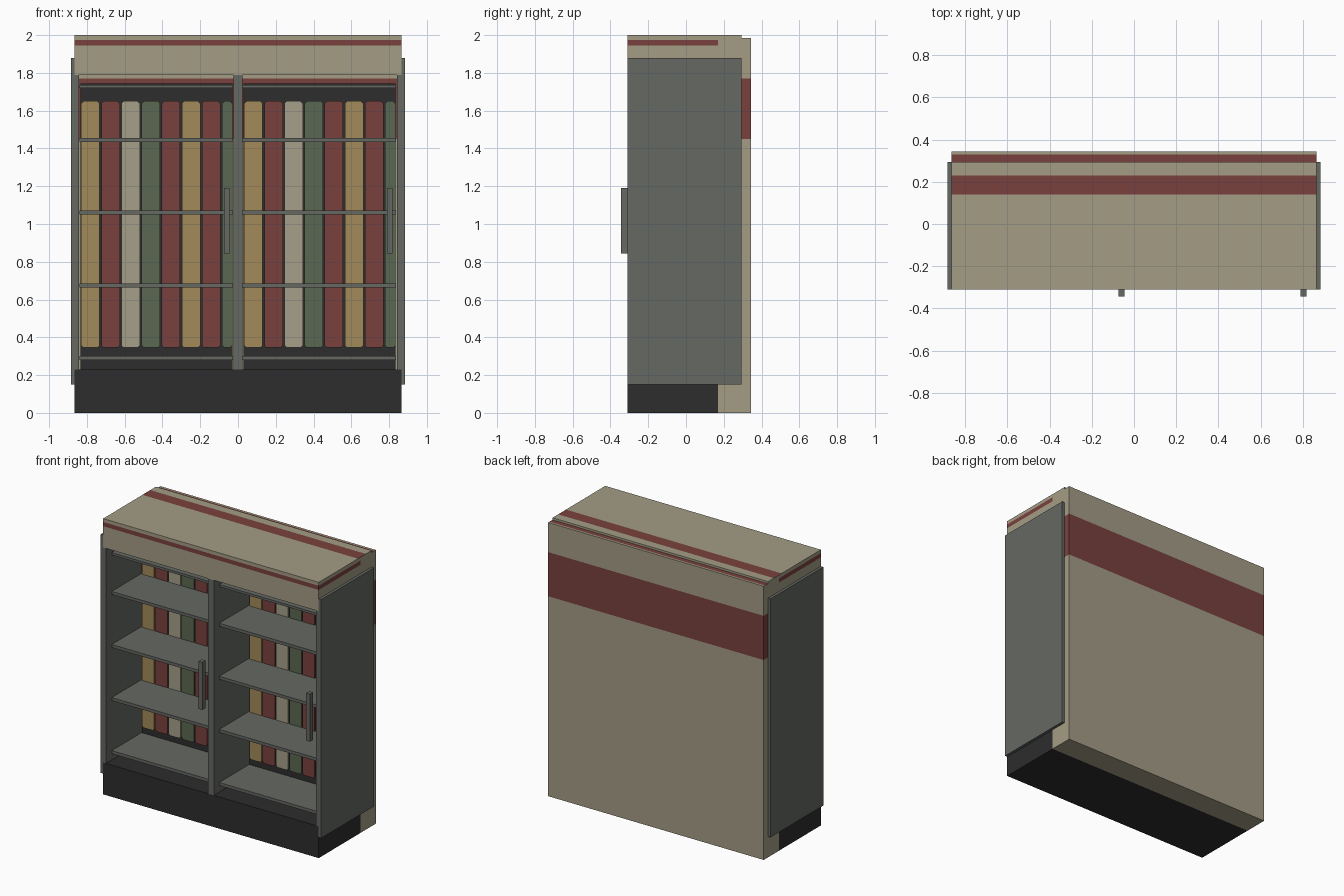
import bpy, bmesh
from mathutils import Vector

cube = bpy.data.objects.get("Cube")
if cube:
    bpy.data.objects.remove(cube, do_unlink=True)


def material(name, rgb):
    m = bpy.data.materials.new(name)
    m.use_nodes = True
    m.diffuse_color = (*rgb, 1)
    m.node_tree.nodes["Principled BSDF"].inputs["Base Color"].default_value = (*rgb, 1)
    return m


beige = material("beige", (.37, .335, .235))
red = material("dark_red", (.19, .053, .047))
grey = material("grey_metal", (.132, .14, .126))
dark = material("near_black", (.026, .026, .026))
ochre = material("ochre", (.365, .255, .1))
green = material("muted_green", (.1, .138, .082))
cream = material("cream", (.38, .345, .25))


def finish(name, bm, mats):
    mesh = bpy.data.meshes.new(name)
    bm.to_mesh(mesh)
    bm.free()
    for m in mats:
        mesh.materials.append(m)
    ob = bpy.data.objects.new(name, mesh)
    bpy.context.collection.objects.link(ob)
    return ob


def box(name, x, y, z, mat, cuts=(), rule=None):
    """Box from ranges; cuts are (axis, position), rule picks red faces."""
    bm = bmesh.new()
    bmesh.ops.create_cube(bm, size=1)
    for v in bm.verts:
        v.co = Vector(r[0] + (c + .5) * (r[1] - r[0]) for r, c in zip((x, y, z), v.co))
    for axis, pos in cuts:
        n = Vector((0, 0, 0))
        n[axis] = 1
        bmesh.ops.bisect_plane(bm, geom=bm.verts[:] + bm.edges[:] + bm.faces[:],
                               plane_co=n * pos, plane_no=n)
    bm.normal_update()
    if rule:
        for f in bm.faces:
            f.material_index = int(rule(f.calc_center_median(), f.normal))
    return finish(name, bm, [mat, red])


def strip(name, x0, x1, z0, z1, y, mat, c=.012):
    """Thin upright plate with clipped corners."""
    bm = bmesh.new()
    pts = [(x0 + c, z0), (x1 - c, z0), (x1, z0 + c), (x1, z1 - c),
           (x1 - c, z1), (x0 + c, z1), (x0, z1 - c), (x0, z0 + c)]
    face = bm.faces.new([bm.verts.new((px, y, pz)) for px, pz in pts])
    out = bmesh.ops.extrude_face_region(bm, geom=[face])
    verts = [g for g in out["geom"] if isinstance(g, bmesh.types.BMVert)]
    bmesh.ops.translate(bm, verts=verts, vec=(0, .008, 0))
    bmesh.ops.recalc_face_normals(bm, faces=bm.faces[:])
    return finish(name, bm, [mat])


W = .865
FRONT = -.31
WALL = .1
BAND = (1.45, 1.77)


def in_band(c, n):
    return abs(n.z) < .5 and BAND[0] < c.z < BAND[1]


# Cabinet shell
box("plinth", (-W, W), (FRONT, .17), (0, .23), dark)
box("back_body", (-W, W), (.17, .345), (0, 1.985), beige,
    [(2, BAND[0]), (2, BAND[1]), (1, .295), (1, .33)],
    lambda c, n: in_band(c, n) or (n.z > .5 and .295 < c.y < .33))
box("inner_back_wall", (-W, W), (WALL, .17), (.23, 1.79), beige,
    [(2, BAND[0]), (2, BAND[1])], in_band)
box("header", (-W, W), (FRONT, .295), (1.79, 2), beige,
    [(2, 1.945), (2, 1.975), (1, .14), (1, .17), (1, .23)],
    lambda c, n: (n.z > .5 and .14 < c.y < .23) or
                 (abs(n.z) < .5 and 1.945 < c.z < 1.975 and c.y < .17))

# Side panels and upright frames
for side, s in (("left", 1), ("right", -1)):
    box(side + "_side_panel", sorted((s * W, s * .885)), (FRONT, .295), (.15, 1.88), grey)
    box(side + "_jamb", sorted((s * .843, s * W)), (FRONT, WALL), (.23, 1.79), grey)
box("centre_divider", (-.023, .023), (FRONT, WALL), (.23, 1.79), grey)

# Two bays with shelves, stock strips and handles
stock = [ochre, red, cream, green, red, ochre, red, green]
for bay, x0 in (("right", -.838), ("left", .025)):
    x1 = x0 + .812
    box(bay + "_bay_liner", (x0 + .004, x1 - .004), (.092, WALL), (.23, 1.745), dark)
    for i, z in enumerate((.29, .675, 1.06, 1.445)):
        box(f"{bay}_shelf_{i + 1}", (x0, x1), (-.25, .092), (z - .011, z + .011), grey)
    box(bay + "_top_rail", (x0, x1), (-.25, -.21), (1.72, 1.737), grey)
    for i, mat in enumerate(stock):
        a = x0 + .008 + i * .1065
        strip(f"{bay}_stock_{i + 1}", a, min(a + .098, x1 - .004), .345, 1.65, .084, mat)
    hx = x0 + .764
    box(bay + "_handle", (hx, hx + .03), (-.345, FRONT), (.845, 1.19), grey)
